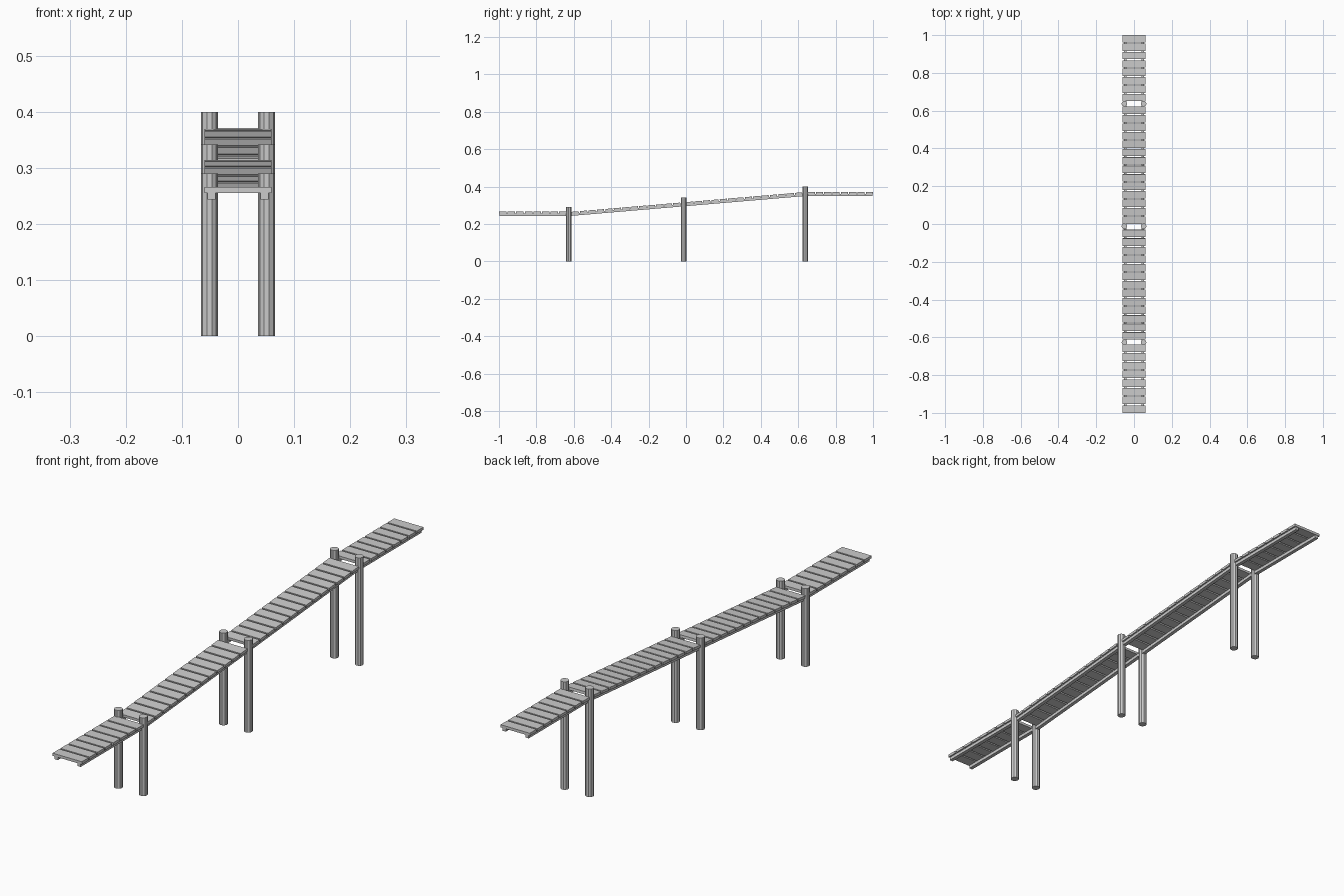
import bpy, bmesh, math
from mathutils import Matrix, Vector

if "Cube" in bpy.data.objects:
    bpy.data.objects.remove(bpy.data.objects["Cube"])

# Walking line of the stringer tops (y, z): flat, ramp, flat
LOW, HIGH = (-0.607, 0.2555), (0.637, 0.361)
SLOPE = math.atan2(HIGH[1] - LOW[1], HIGH[0] - LOW[0])

def deck_z(y):
    t = min(1, max(0, (y - LOW[0]) / (HIGH[0] - LOW[0])))
    return LOW[1] + t * (HIGH[1] - LOW[1])

def finish(bm, name):
    me = bpy.data.meshes.new(name)
    bmesh.ops.recalc_face_normals(bm, faces=bm.faces)
    bm.to_mesh(me)
    bm.free()
    ob = bpy.data.objects.new(name, me)
    bpy.context.collection.objects.link(ob)
    return ob

# Long side beams: swept rectangle following the walking line
def stringer(name, x, width=0.014, depth=0.0115):
    bm = bmesh.new()
    rings = []
    for y in (-0.998, LOW[0], HIGH[0], 0.998):
        z = deck_z(y)
        rings.append([bm.verts.new((x + sx * width / 2, y, z - d))
                      for sx, d in ((-1, 0), (1, 0), (1, depth), (-1, depth))])
    for a, b in zip(rings, rings[1:]):
        for i in range(4):
            bm.faces.new((a[i], a[(i + 1) % 4], b[(i + 1) % 4], b[i]))
    bm.faces.new(rings[0])
    bm.faces.new(rings[-1])
    finish(bm, name)

# Cross boards: a row of evenly spaced planks between two y values
def plank_row(name, y0, y1, count, tilt, gap=0.006, thick=0.010):
    bm = bmesh.new()
    pitch = (y1 - y0 + gap) / count
    for i in range(count):
        y = y0 + pitch * i + (pitch - gap) / 2
        m = (Matrix.Translation((0, y, deck_z(y)))
             @ Matrix.Rotation(tilt, 4, 'X')
             @ Matrix.Translation((0, 0, thick / 2))
             @ Matrix.Diagonal((0.12, pitch - gap, thick, 1)))
        bmesh.ops.create_cube(bm, size=1, matrix=m)
    finish(bm, name)

# Round support posts
def post(name, x, y, top):
    bm = bmesh.new()
    bmesh.ops.create_cone(bm, cap_ends=True, segments=10, radius1=0.015, radius2=0.015,
                          depth=top, matrix=Matrix.Translation((x, y, top / 2))
                          @ Matrix.Rotation(math.pi / 2, 4, 'Z'))
    finish(bm, name)

for side, s in (("left", -1), ("right", 1)):
    stringer("stringer_" + side, s * 0.047)
    for label, y, top in (("low", -0.627, 0.29), ("middle", -0.012, 0.342), ("high", 0.637, 0.40)):
        post(f"post_{label}_{side}", s * 0.051, y, top)

plank_row("planks_low", -1.0, -0.638, 8, 0)
plank_row("planks_ramp_lower", -0.612, -0.030, 13, SLOPE)
plank_row("planks_ramp_upper", 0.002, 0.622, 14, SLOPE)
plank_row("planks_high", 0.650, 1.0, 8, 0)
